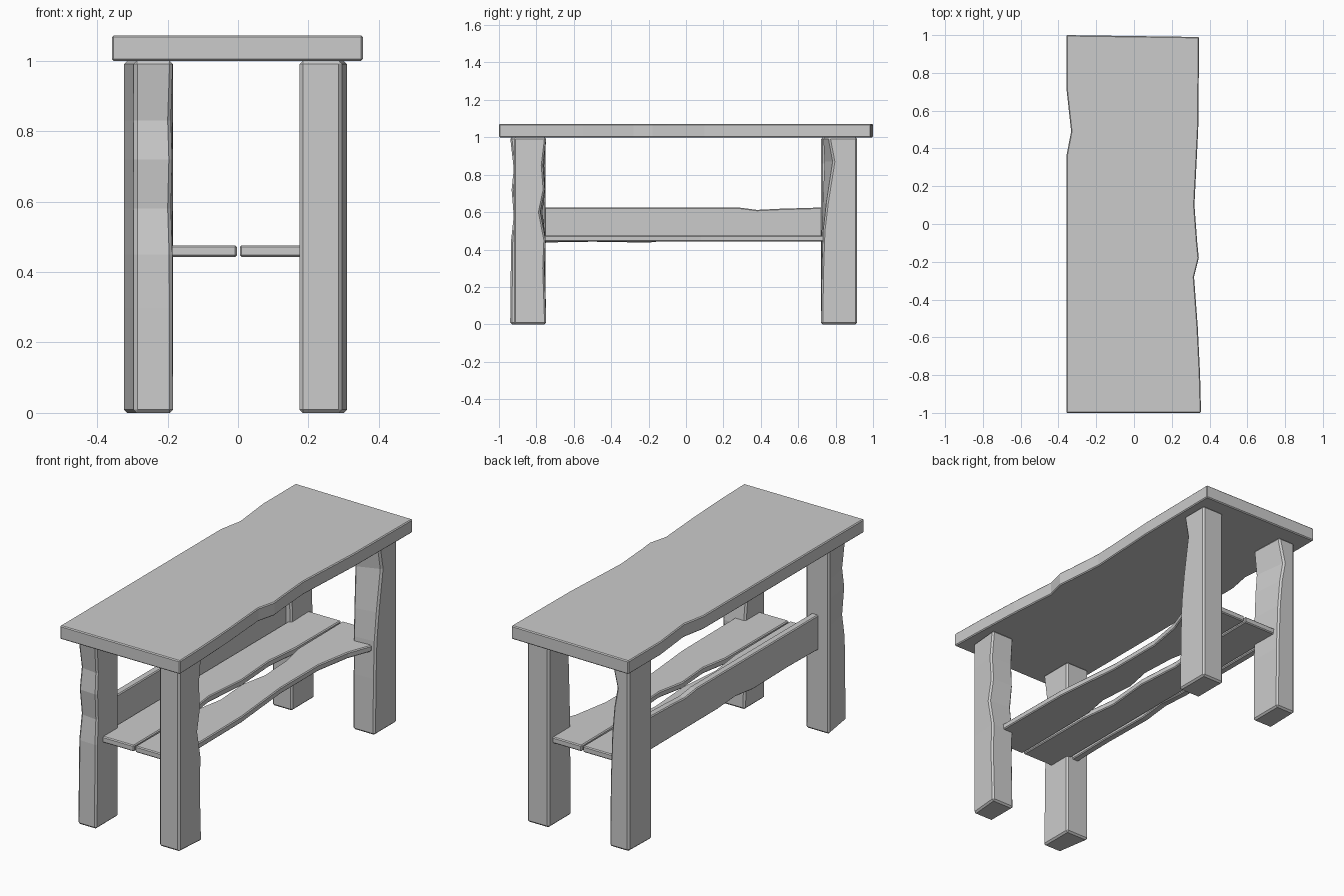
import bpy
import bmesh

old = bpy.data.objects.get("Cube")
if old:
    bpy.data.objects.remove(old, do_unlink=True)

grey = bpy.data.materials.new("plain_grey")
grey.use_nodes = True
colour = (0.6, 0.6, 0.6, 1)
grey.diffuse_color = colour
grey.node_tree.nodes["Principled BSDF"].inputs["Base Color"].default_value = colour


def finish(name, bm, bevel):
    """Turn a bmesh into an object with softened timber edges."""
    bmesh.ops.recalc_face_normals(bm, faces=bm.faces)
    mesh = bpy.data.meshes.new(name)
    bm.to_mesh(mesh)
    bm.free()
    mesh.materials.append(grey)
    obj = bpy.data.objects.new(name, mesh)
    bpy.context.collection.objects.link(obj)
    mod = obj.modifiers.new("soft_edges", "BEVEL")
    mod.width = bevel
    mod.segments = 1
    mod.limit_method = "ANGLE"
    mod.angle_limit = 0.9
    return obj


def loft(name, rings, bevel):
    """Skin a stack of matching rings and cap both ends."""
    bm = bmesh.new()
    loops = [[bm.verts.new(p) for p in ring] for ring in rings]
    n = len(loops[0])
    for a, b in zip(loops, loops[1:]):
        for i in range(n):
            j = (i + 1) % n
            bm.faces.new((a[i], a[j], b[j], b[i]))
    bm.faces.new(loops[0][::-1])
    bm.faces.new(loops[-1])
    return finish(name, bm, bevel)


def board(name, right_edge, left_edge, low, high, place, bevel=0.005):
    """Plank between two wavy edges, each a list of (along, across)."""
    outline = right_edge + left_edge[::-1]
    rings = [[place(a, c, h) for a, c in outline] for h in (low, high)]
    return loft(name, rings, bevel)


def flat(along, across, height):
    return (across, along, height)


def upright(along, across, depth):
    return (depth, along, across)


# Table top with waney long edges
board("table_top",
      [(-1, .355), (-.8, .35), (-.55, .338), (-.28, .318), (-.18, .343),
       (-.1, .335), (.1, .32), (.5, .34), (.99, .345)],
      [(-1, -.358), (.36, -.358), (.49, -.333), (.72, -.358), (1, -.358)],
      1.0, 1.072, flat)

# Two shelf planks with an irregular gap between them
board("shelf_plank_left",
      [(-.88, .24), (-.3, .235), (.08, .2), (.4, .2), (.6, .235),
       (.72, .28), (.88, .28)],
      [(-.88, .005), (-.35, .008), (-.2, .035), (0, .02), (.15, .05),
       (.35, .04), (.5, .008), (.88, .005)],
      .443, .476, flat)
board("shelf_plank_right",
      [(-.88, -.003), (-.4, -.005), (-.2, -.03), (.05, -.008),
       (.3, -.025), (.5, -.005), (.88, -.003)],
      [(-.88, -.21), (.88, -.21)],
      .443, .476, flat)

# Upright rail along one side
board("side_rail",
      [(-.8, .625), (.28, .625), (.38, .612), (.5, .618), (.8, .627)],
      [(-.8, .437), (-.5, .442), (-.2, .437), (-.05, .455), (.1, .445),
       (.8, .443)],
      -.26, -.22, upright)


def leg(name, corners, live, profile):
    """Post whose live corners shift in x or y with height.
    corners run anticlockwise; live maps corner index to a shift direction."""
    rings = []
    for z, amount in profile:
        ring = []
        for i, (x, y) in enumerate(corners):
            dx, dy = live.get(i, (0, 0))
            ring.append((x + dx * amount, y + dy * amount, z))
        rings.append(ring)
    return loft(name, rings, .009)


# Four legs, each with one waney face
leg("front_right_leg",
    [(-.295, -.94), (-.185, -.94), (-.185, -.75), (-.325, -.75)],
    {0: (0, 1), 1: (-.2, .6)},
    [(0, 0), (.3, .005), (.45, .008), (.58, .03), (.72, .012), (.83, .03),
     (1, 0)])
leg("front_left_leg",
    [(.175, -.92), (.295, -.92), (.31, -.747), (.175, -.747)],
    {2: (0, -1), 3: (0, -.6)},
    [(0, 0), (.3, .01), (.45, .004), (.6, .033), (.72, .008), (.85, .018),
     (1, 0)])
leg("back_left_leg",
    [(.175, .722), (.305, .722), (.305, .915), (.175, .915)],
    {0: (0, .25), 1: (0, 1)},
    [(0, 0), (.3, .005), (.5, .012), (.65, .03), (.87, .065), (1, .04)])
leg("back_right_leg",
    [(-.305, .722), (-.185, .722), (-.185, .915), (-.3, .915)],
    {1: (-.4, 0), 2: (-1, 0)},
    [(0, 0), (.35, .003), (.6, .012), (.75, .025), (.86, .045), (1, .012)])
